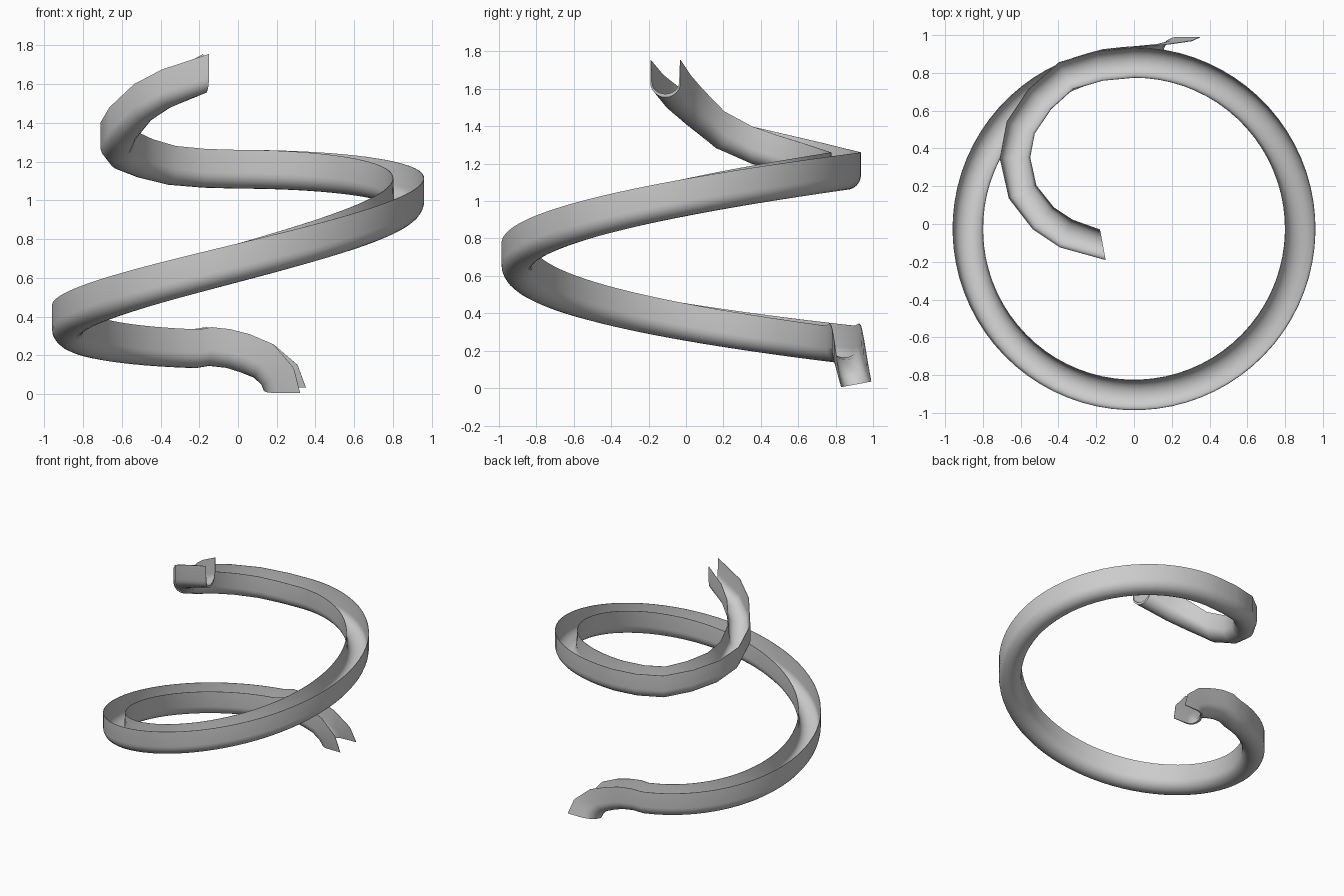
import bpy
import bmesh
import math
from mathutils import Vector

cube = bpy.data.objects.get("Cube")
if cube:
    bpy.data.objects.remove(cube, do_unlink=True)

HALF_WIDTH = 0.081
WALL_HEIGHT = 0.2
RING_RADIUS = 0.88
RING_Y = -0.025
RING_STEPS = 72
ARC_STEPS = 12
UP = Vector((0, 0, 1))


def trough_profile():
    """Closed U section: (sideways in half widths, height) with thin rims."""
    def u_shape(half, low):
        arc = [math.pi * i / ARC_STEPS for i in range(ARC_STEPS + 1)]
        curve = [(-half * math.cos(a), 0.08 - (0.08 - low) * math.sin(a)) for a in arc]
        return curve
    outer = [(-1, WALL_HEIGHT)] + u_shape(1, 0) + [(1, WALL_HEIGHT)]
    inner = [(-0.96, WALL_HEIGHT)] + u_shape(0.9, 0.018) + [(0.96, WALL_HEIGHT)]
    return outer + inner[::-1]


def ring_point(t):
    """Floor line of the full turn, descending clockwise from the back."""
    angle = math.pi / 2 - 2 * math.pi * t
    z = 0.595 + 0.465 * math.cos(math.pi * t) - 0.018 * math.sin(math.pi * t) ** 2
    return Vector((RING_RADIUS * math.cos(angle), RING_Y + RING_RADIUS * math.sin(angle), z))


# Floor line: tight upper curl, full turn, then the drop at the outlet
upper_curl = [Vector(p) for p in (
    (-0.165, -0.11, 1.555), (-0.36, -0.05, 1.475), (-0.48, 0.03, 1.40),
    (-0.59, 0.17, 1.28), (-0.63, 0.35, 1.20), (-0.60, 0.51, 1.155),
    (-0.50, 0.66, 1.115), (-0.36, 0.785, 1.08), (-0.18, 0.838, 1.065))]
full_turn = [ring_point(0.96 * i / RING_STEPS) for i in range(RING_STEPS + 1)]
outlet = [Vector(p) for p in (
    (-0.15, 0.846, 0.145), (-0.06, 0.856, 0.135), (0.01, 0.862, 0.113),
    (0.08, 0.872, 0.085), (0.12, 0.89, 0.05), (0.135, 0.91, 0.02))]
outlet_up = [Vector(p) for p in (
    (0, 0, 1), (0.05, 0, 1), (0.2, 0, 0.97), (0.52, 0, 0.87), (0.87, 0, 0.45), (1, 0, 0))]
path = upper_curl + full_turn + outlet
ups = [UP] * (len(upper_curl) + len(full_turn)) + [u.normalized() for u in outlet_up]

# Sideways direction at each station, level and square to the path
sides = []
for i in range(len(path)):
    along = path[min(i + 1, len(path) - 1)] - path[max(i - 1, 0)]
    sides.append(UP.cross(along).normalized() * HALF_WIDTH)
sides[0] = Vector((0.015, -HALF_WIDTH, 0))
sides[-1] = Vector((0.015, HALF_WIDTH, 0.015))
sides[-2] = Vector((0.01, HALF_WIDTH, 0.008))
sides[-3] = Vector((0, HALF_WIDTH, 0))

# Sweep the section along the path
profile = trough_profile()
bm = bmesh.new()
rings = [[bm.verts.new(p + s * a + u * h) for a, h in profile]
         for p, s, u in zip(path, sides, ups)]
count = len(profile)
for first, second in zip(rings, rings[1:]):
    for j in range(count):
        k = (j + 1) % count
        bm.faces.new((first[j], first[k], second[k], second[j]))

# Close both ends with strips between outer and inner wall
for ring in (rings[0], rings[-1]):
    for j in range(count // 2 - 1):
        bm.faces.new((ring[j], ring[j + 1], ring[count - 2 - j], ring[count - 1 - j]))
bmesh.ops.recalc_face_normals(bm, faces=bm.faces)

mesh = bpy.data.meshes.new("slide_trough")
bm.to_mesh(mesh)
bm.free()
slide = bpy.data.objects.new("slide_trough", mesh)
bpy.context.collection.objects.link(slide)

# Plain grey colour
grey = bpy.data.materials.new("light_grey")
grey.use_nodes = True
colour = (0.6, 0.6, 0.6, 1)
grey.diffuse_color = colour
grey.node_tree.nodes["Principled BSDF"].inputs["Base Color"].default_value = colour
mesh.materials.append(grey)

bpy.ops.object.select_all(action='DESELECT')
slide.select_set(True)
bpy.context.view_layer.objects.active = slide
bpy.ops.object.shade_smooth_by_angle(angle=math.radians(35))
